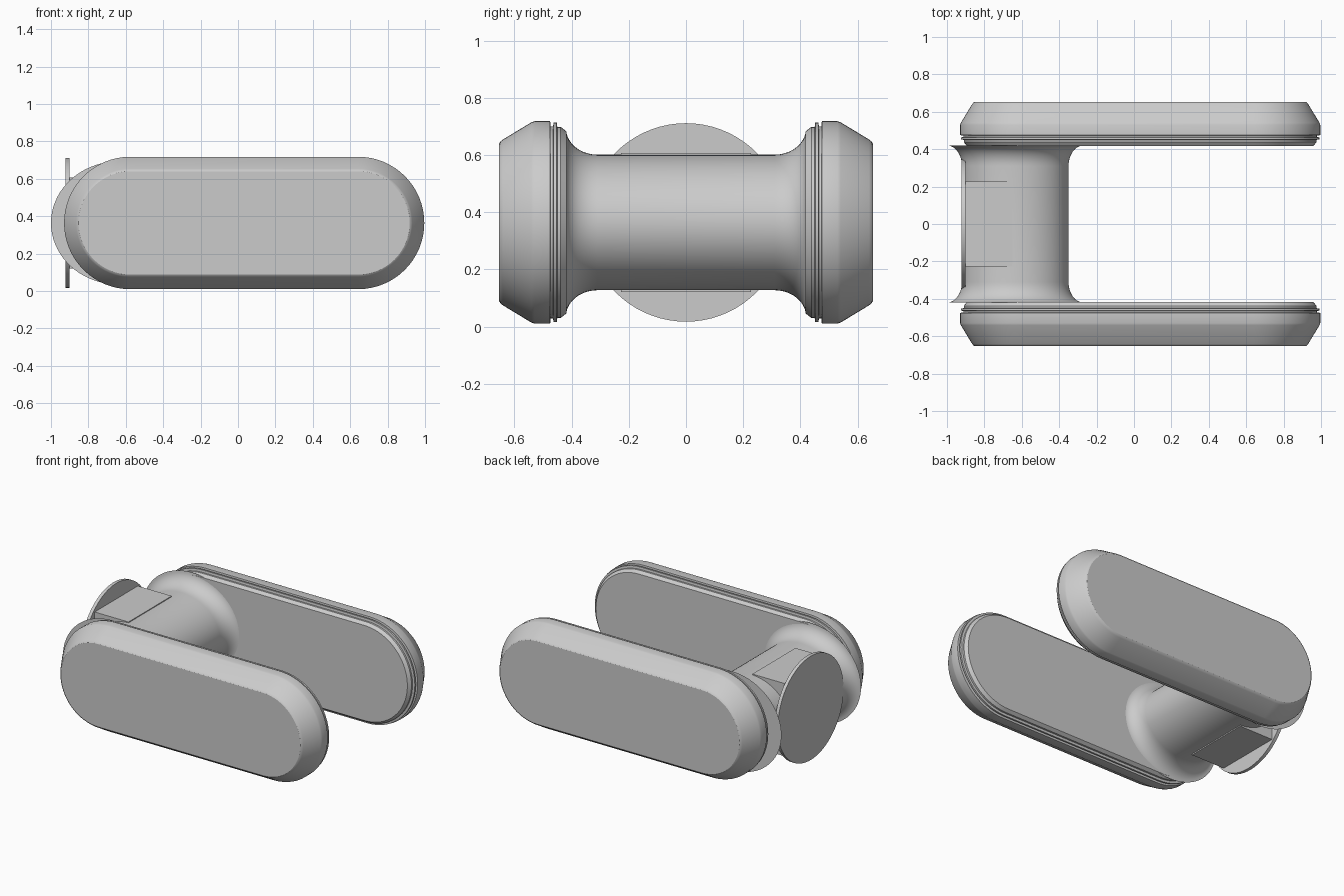
import bpy, bmesh, math

if "Cube" in bpy.data.objects:
    bpy.data.objects.remove(bpy.data.objects["Cube"])

grey = bpy.data.materials.new("plain_grey")
grey.diffuse_color = (0.6, 0.6, 0.6, 1)
grey.use_nodes = True
grey.node_tree.nodes["Principled BSDF"].inputs["Base Color"].default_value = grey.diffuse_color
ZC = 0.364


def loft(name, rings, angle=25):
    """Skin closed rings of points in order and cap both ends."""
    bm = bmesh.new()
    loops = [[bm.verts.new(p) for p in ring] for ring in rings]
    n = len(loops[0])
    for a, b in zip(loops, loops[1:]):
        for i in range(n):
            j = (i + 1) % n
            bm.faces.new((a[i], a[j], b[j], b[i]))
    bm.faces.new(loops[0])
    bm.faces.new(loops[-1])
    bmesh.ops.recalc_face_normals(bm, faces=bm.faces[:])
    me = bpy.data.meshes.new(name)
    bm.to_mesh(me)
    bm.free()
    me.materials.append(grey)
    ob = bpy.data.objects.new(name, me)
    bpy.context.collection.objects.link(ob)
    bpy.ops.object.select_all(action='DESELECT')
    ob.select_set(True)
    bpy.context.view_layer.objects.active = ob
    bpy.ops.object.shade_smooth_by_angle(angle=math.radians(angle))
    return ob


def stadium(y, inset, seg=32):
    r = 0.354 - inset
    pts = []
    for cx, start in ((0.642, -math.pi / 2), (-0.576, math.pi / 2)):
        for i in range(seg + 1):
            a = start + math.pi * i / seg
            pts.append((cx + r * math.cos(a), y, ZC + r * math.sin(a)))
    return pts


def ellipse(y, rx, rz, seg=72):
    return [(-0.635 + rx * math.cos(2 * math.pi * i / seg), y,
             ZC + rz * math.sin(2 * math.pi * i / seg)) for i in range(seg)]


# Side plates: stepped inner lip with grooves, straight rim, chamfered outside
profile = [(0.418, 0.036), (0.438, 0.02), (0.45, 0.02), (0.452, 0.005),
           (0.463, 0.005), (0.465, 0.018), (0.473, 0.018), (0.475, 0.0),
           (0.53, 0.0), (0.541, 0.004), (0.64, 0.064), (0.648, 0.07),
           (0.653, 0.078)]
for side, label in ((-1, "front_side_plate"), (1, "back_side_plate")):
    loft(label, [stadium(side * y, d) for y, d in profile])

# Oval cross post flaring out into both plates
half = [(0.31, 0.0)]
for i in range(1, 11):
    a = math.pi / 2 * i / 10
    half.append((0.31 + 0.11 * math.sin(a), 1 - math.cos(a)))
full = [(-y, f) for y, f in reversed(half)] + half
loft("cross_post", [ellipse(y, 0.285 + 0.08 * f, 0.237 + 0.093 * f)
                    for y, f in full], 40)

# Block joining the post to the end disc
loft("disc_mount", [[(x, -0.228, 0.12), (x, 0.228, 0.12),
                     (x, 0.228, 0.606), (x, -0.228, 0.606)]
                    for x in (-0.905, -0.65)])

# Thin round end disc
loft("end_disc", [[(x, 0.347 * math.cos(2 * math.pi * i / 72),
                    ZC + 0.347 * math.sin(2 * math.pi * i / 72))
                   for i in range(72)] for x in (-0.922, -0.9)])
